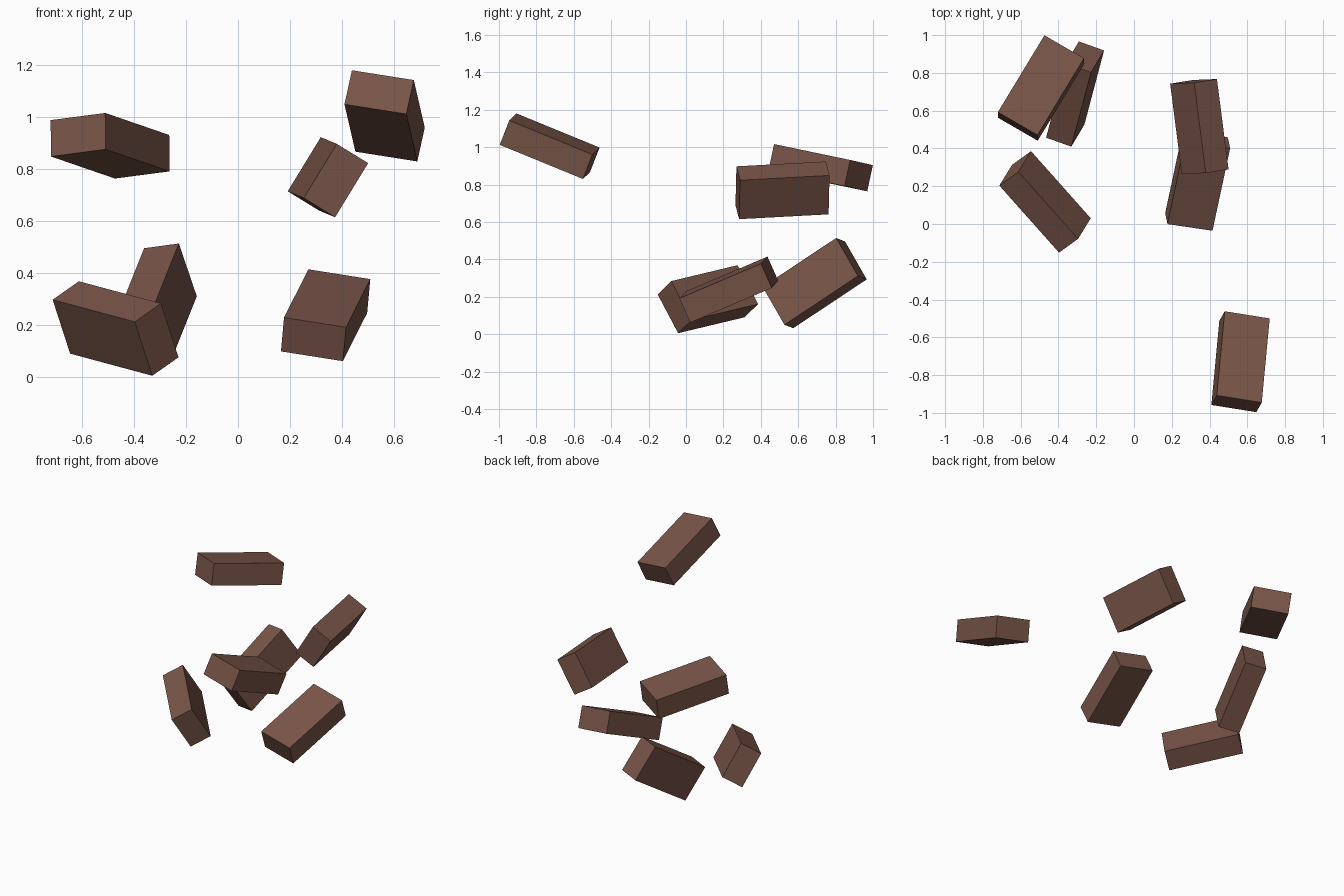
import bpy
import bmesh
from mathutils import Vector, Matrix

if "Cube" in bpy.data.objects:
    bpy.data.objects.remove(bpy.data.objects["Cube"])

# One flat brown for all the blocks
brown = bpy.data.materials.new("brick brown")
brown.diffuse_color = (0.19, 0.09, 0.065, 1.0)
brown.use_nodes = True
brown.node_tree.nodes["Principled BSDF"].inputs["Base Color"].default_value = brown.diffuse_color

SIZE = (0.483, 0.244, 0.143)  # length, width, thickness


def brick(name, centre, long_dir, wide_dir):
    """Box of the shared size, its length along long_dir and width along wide_dir."""
    u = Vector(long_dir).normalized()
    v = Vector(wide_dir)
    v = (v - u * v.dot(u)).normalized()
    w = u.cross(v)
    turn = Matrix((u, v, w)).transposed().to_4x4()
    bm = bmesh.new()
    bmesh.ops.create_cube(bm, size=1.0)
    bmesh.ops.scale(bm, vec=SIZE, verts=bm.verts)
    mesh = bpy.data.meshes.new(name)
    bm.to_mesh(mesh)
    bm.free()
    mesh.materials.append(brown)
    obj = bpy.data.objects.new(name, mesh)
    obj.matrix_world = Matrix.Translation(centre) @ turn
    bpy.context.collection.objects.link(obj)


# Six tumbling bricks: centre, length direction, width direction
brick("brick_front_high", (0.564, -0.729, 1.005), (0.042, 0.444, -0.182), (0.238, -0.037, -0.038))
brick("brick_back_left_high", (-0.492, 0.720, 0.890), (0.244, 0.403, -0.084), (0.217, -0.118, 0.027))
brick("brick_right_middle", (0.346, 0.516, 0.769), (-0.062, 0.482, 0.026), (-0.127, -0.005, -0.208))
brick("brick_right_low", (0.337, 0.229, 0.238), (0.093, 0.435, 0.185), (0.243, -0.035, -0.038))
brick("brick_left_low", (-0.471, 0.117, 0.187), (0.316, -0.355, -0.085), (0.070, 0.106, -0.208))
brick("brick_back_left_low", (-0.312, 0.688, 0.273), (-0.104, -0.392, -0.260), (0.069, 0.116, -0.203))
